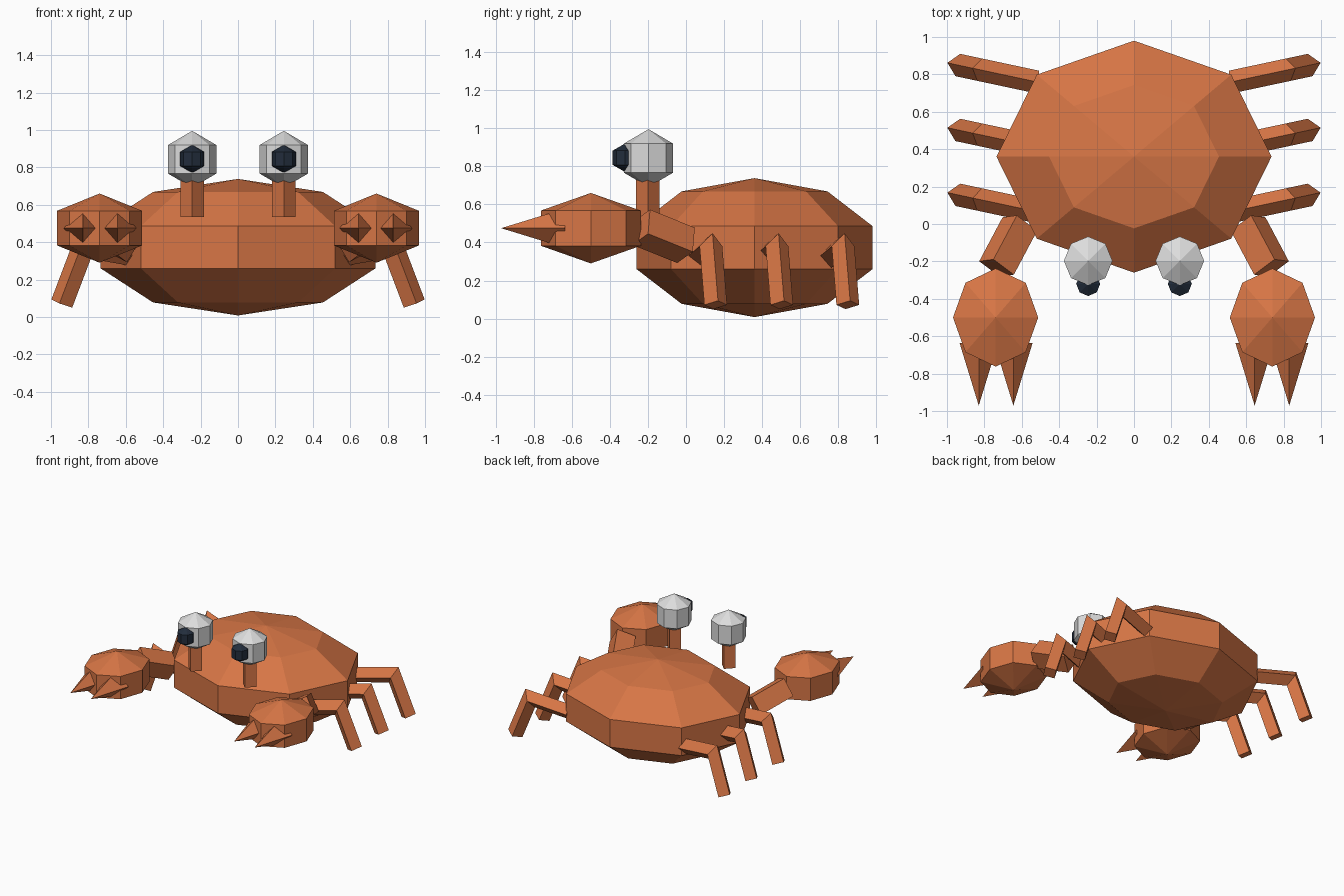
import bpy, bmesh, math
from mathutils import Vector, Matrix

old = bpy.data.objects.get("Cube")
if old:
    bpy.data.objects.remove(old, do_unlink=True)


def material(name, rgb):
    m = bpy.data.materials.new(name)
    m.use_nodes = True
    colour = (*rgb, 1.0)
    m.diffuse_color = colour
    bsdf = next(n for n in m.node_tree.nodes if n.type == 'BSDF_PRINCIPLED')
    bsdf.inputs["Base Color"].default_value = colour
    return m


shell = material("shell_orange", (0.68, 0.18, 0.06))
white = material("eye_white", (0.72, 0.72, 0.72))
dark = material("pupil_navy", (0.016, 0.026, 0.045))


def finish(name, bm, mat):
    bmesh.ops.recalc_face_normals(bm, faces=bm.faces)
    mesh = bpy.data.meshes.new(name)
    bm.to_mesh(mesh)
    bm.free()
    mesh.materials.append(mat)
    ob = bpy.data.objects.new(name, mesh)
    bpy.context.collection.objects.link(ob)
    return ob


def ball(name, centre, radii, rings, mat):
    """Eight-sided faceted ball with its poles up and down."""
    bm = bmesh.new()
    place = Matrix.Translation(centre) @ Matrix.Diagonal((*radii, 1))
    bmesh.ops.create_uvsphere(bm, u_segments=8, v_segments=rings, radius=1, matrix=place)
    return finish(name, bm, mat)


def prism(name, centre, r1, r2, depth, mat, turn=0):
    """Four-sided post or spike, tipped about x by turn."""
    bm = bmesh.new()
    place = Matrix.Translation(centre) @ Matrix.Rotation(turn, 4, 'X')
    bmesh.ops.create_cone(bm, cap_ends=True, segments=4, radius1=r1, radius2=r2,
                          depth=depth, matrix=place)
    return finish(name, bm, mat)


def limb(name, points, radius, mat, roll=0):
    """Diamond section swept along points, mitred at the bends."""
    bm = bmesh.new()
    pts = [Vector(p) for p in points]
    dirs = [(b - a).normalized() for a, b in zip(pts, pts[1:])]
    loops = []
    for i, p in enumerate(pts):
        before, after = dirs[max(i - 1, 0)], dirs[min(i, len(dirs) - 1)]
        d = (before + after).normalized()
        u = d.cross(Vector((0, 0, 1))).normalized()
        v = u.cross(d)
        stretch = 1 / d.dot(before)
        loop = []
        for k in range(4):
            a = roll + k * math.pi / 2
            offset = u * math.cos(a) + v * math.sin(a) * stretch
            loop.append(bm.verts.new(p + offset * radius))
        loops.append(loop)
    for a, b in zip(loops, loops[1:]):
        for k in range(4):
            n = (k + 1) % 4
            bm.faces.new((a[k], a[n], b[n], b[k]))
    bm.faces.new(loops[0])
    bm.faces.new(loops[-1])
    return finish(name, bm, mat)


# Body shell
ball("body", (0, 0.36, 0.373), (0.773, 0.652, 0.365), 5, shell)

for side, s in (("left", 1), ("right", -1)):
    # Eye on its stalk
    x = 0.245 * s
    prism(f"{side}_eye_stalk", (x, -0.2, 0.66), 0.062, 0.062, 0.25, shell)
    ball(f"{side}_eye", (x, -0.197, 0.843), (0.15, 0.15, 0.152), 3, white)
    ball(f"{side}_pupil", (x, -0.32, 0.845), (0.074, 0.075, 0.075), 3, dark)

    # Arm and claw with two pincer spikes
    limb(f"{side}_arm", [(0.61 * s, 0, 0.385), (0.735 * s, -0.235, 0.48)],
         0.105, shell, math.radians(20) * s)
    ball(f"{side}_claw", (0.74 * s, -0.5, 0.475), (0.263, 0.303, 0.185), 3, shell)
    for part, px in (("inner", 0.645), ("outer", 0.83)):
        prism(f"{side}_{part}_pincer", (px * s, -0.803, 0.475), 0.103, 0, 0.336,
              shell, math.pi / 2)

    # Three bent walking legs
    for i, place in enumerate(("front", "middle", "back")):
        y = 0.066 + 0.347 * i
        limb(f"{side}_{place}_leg",
             [(0.52 * s, y, 0.325), (0.825 * s, y + 0.065, 0.38),
              (0.942 * s, y + 0.09, 0.072)], 0.061, shell)
